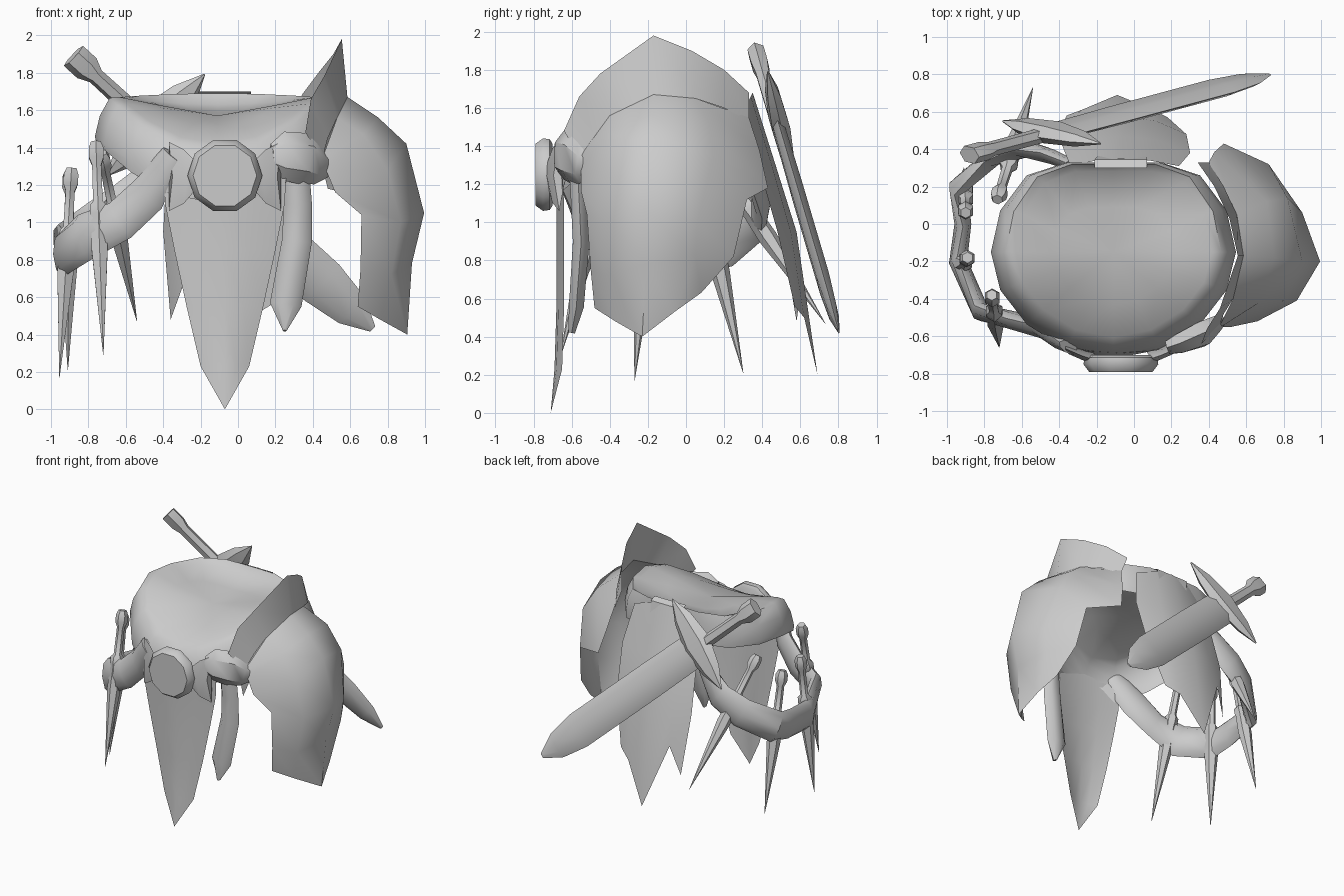
import bpy, bmesh, math
from mathutils import Vector as V

grey = bpy.data.materials.new("plain grey")
grey.diffuse_color = (0.6, 0.6, 0.6, 1)
CENTRE = V((-0.1, -0.1, 1.2))


def finish(name, bm, angle=50, sheet=False):
    if sheet:  # open sheets face away from the body
        bm.normal_update()
        if sum(f.normal.dot(f.calc_center_median() - CENTRE) * f.calc_area() for f in bm.faces) < 0:
            bmesh.ops.reverse_faces(bm, faces=bm.faces[:])
    else:
        bmesh.ops.recalc_face_normals(bm, faces=bm.faces[:])
    me = bpy.data.meshes.new(name)
    bm.to_mesh(me)
    bm.free()
    me.materials.append(grey)
    ob = bpy.data.objects.new(name, me)
    bpy.context.collection.objects.link(ob)
    bpy.ops.object.select_all(action='DESELECT')
    bpy.context.view_layer.objects.active = ob
    ob.select_set(True)
    bpy.ops.object.shade_smooth_by_angle(angle=math.radians(angle))
    return ob


def loft(name, rows, closed=False, caps=False, sheet=True, angle=50):
    """Skin rows of points with quads."""
    bm = bmesh.new()
    vs = [[bm.verts.new(p) for p in r] for r in rows]
    n = len(rows[0])
    for a, b in zip(vs, vs[1:]):
        for i in range(n if closed else n - 1):
            j = (i + 1) % n
            bm.faces.new((a[i], a[j], b[j], b[i]))
    if caps:
        bm.faces.new(vs[0])
        bm.faces.new(vs[-1])
    bmesh.ops.remove_doubles(bm, verts=bm.verts[:], dist=0.0005)
    return finish(name, bm, angle, sheet)


def sweep(name, path, sizes, sides=8, up=V((0, 0, 1)), angle=50):
    """Sweep an oval of half sizes (along up, across up) down a path."""
    path = [V(p) for p in path]
    rows = []
    for i, p in enumerate(path):
        t = (path[min(i + 1, len(path) - 1)] - path[max(i - 1, 0)]).normalized()
        w = (up - t * up.dot(t)).normalized()
        s = t.cross(w)
        h, d = sizes[i]
        rows.append([p + w * h * math.cos(a) + s * d * math.sin(a)
                     for a in (2 * math.pi * k / sides for k in range(sides))])
    return loft(name, rows, True, True, False, angle)


# Waist dome: sloping convex front, raised rim along the flat back
rows = []
for s, side, front, back in ((0.99, 1.43, 1.10, 1.44), (1.0, 1.46, 1.2, 1.5), (0.96, 1.57, 1.30, 1.62),
                             (0.88, 1.665, 1.38, 1.69), (0.8, 1.67, 1.42, 1.63), (0.5, 1.63, 1.51, 1.59),
                             (0.0, 1.57, 1.57, 1.57)):
    row = []
    for k in range(16):
        a = 2 * math.pi * k / 16
        c, n = math.cos(a), math.sin(a)
        z = side + ((front if n < 0 else back) - side) * n * n
        if n < 0:
            y = -0.15 + 0.57 * s * n * (0.92 + 0.08 * n * n)
        else:
            sb = min(1, s + 0.1) if s > 0.6 else s
            y = -0.15 + sb * min(0.48, 0.58 * n)
        row.append((-0.11 + 0.655 * s * c, y, z))
    rows.append(row)
loft("waist_dome", rows, closed=True, angle=60)

# Round buckle with a bevelled face
rows = []
for y, r in ((-0.70, 0.17), (-0.715, 0.195), (-0.75, 0.2), (-0.79, 0.17)):
    rows.append([(-0.07 + r * math.sin(math.pi * (k + .5) / 5), y, 1.25 + r * math.cos(math.pi * (k + .5) / 5))
                 for k in range(10)])
loft("buckle", rows, closed=True, caps=True, sheet=False, angle=45)

# Front cloth tapering to a point
rows = []
for z, w, y in ((1.32, 0.33, -0.69), (1.1, 0.32, -0.68), (0.85, 0.27, -0.68), (0.55, 0.205, -0.68),
                (0.23, 0.13, -0.69), (0.0, 0.0, -0.71)):
    rows.append([(-0.07 + w * u, y + 0.04 * u * u * (w > 0.1), z) for u in (-1, -0.5, 0, 0.5, 1)])
loft("front_cloth", rows)

# Bow flaps either side of the buckle
for name, m in (("left_bow", -1), ("right_bow", 1)):
    rows = []
    for x, lo, hi, y in ((0.16, 1.17, 1.33, -0.72), (0.22, 1.1, 1.39, -0.70), (0.3, 1.06, 1.43, -0.665)):
        mid = (lo + hi) / 2
        rows.append([(-0.07 + m * (x + dx), y + dy, z)
                     for dx, dy, z in ((0, 0, lo), (-.02, -.03, mid), (0, 0, hi), (-.02, .035, mid))])
    loft(name, rows, closed=True, caps=True, sheet=False, angle=50)

# Knot and its hanging strap end
sweep("strap_knot", [(0.18, -0.66, 1.35), (0.24, -0.64, 1.355), (0.36, -0.59, 1.34), (0.43, -0.54, 1.3),
                     (0.48, -0.5, 1.3)],
      [(0.07, 0.04), (0.13, 0.06), (0.14, 0.075), (0.1, 0.05), (0.06, 0.03)], 6, angle=40)
sweep("hanging_strap", [(0.31, -0.57, 1.3), (0.32, -0.56, 1.1), (0.315, -0.55, 0.9), (0.255, -0.575, 0.56),
                        (0.25, -0.6, 0.42)],
      [(0.07, 0.05), (0.075, 0.05), (0.08, 0.05), (0.085, 0.045), (0.01, 0.02)], 6, V((1, 0, 0)), 60)

# Draped side sash
sweep("side_sash", [(-0.35, -0.66, 1.36), (-0.40, -0.63, 1.28), (-0.48, -0.57, 1.15), (-0.63, -0.52, 1.01),
                    (-0.82, -0.47, 0.92), (-0.94, -0.2, 0.83), (-0.915, 0.0, 0.82), (-0.94, 0.2, 0.88),
                    (-0.75, 0.36, 1.0), (-0.58, 0.40, 1.11), (-0.44, 0.36, 1.26), (-0.32, 0.31, 1.42)],
      [(0.07, 0.03), (0.09, 0.04), (0.11, 0.045), (0.11, 0.05), (0.13, 0.05), (0.125, 0.05), (0.115, 0.045),
       (0.12, 0.05), (0.12, 0.05), (0.12, 0.045), (0.09, 0.04), (0.06, 0.03)], 8)

# Throwing daggers tucked through the sash
for i, (top, tip) in enumerate((((-0.76, -0.38, 1.43), (-0.72, -0.66, 0.29)),
                                ((-0.89, -0.18, 1.29), (-0.955, -0.27, 0.17)),
                                ((-0.9, 0.06, 1.27), (-0.91, 0.3, 0.21)),
                                ((-0.73, 0.13, 1.37), (-0.54, 0.73, 0.47)))):
    a, b = V(top), V(tip)
    prof = ((0, .03), (.03, .045), (.075, .045), (.11, .028), (.28, .03), (.3, .05), (.34, .05),
            (.36, .045), (.5, .05), (1, .001))
    sweep("dagger_%d" % (i + 1), [a.lerp(b, t) for t, r in prof], [(r, r) for t, r in prof],
          6, V((0, 1, 0)), 40)

# Large hip plate with a flared collar
loft("plate_collar", [
    [(.36, -.64, 1.48), (.39, -.56, 1.66), (.46, -.45, 1.78), (.555, -.17, 1.98), (.51, .03, 1.9),
     (.43, .2, 1.8), (.34, .33, 1.68)],
    [(.45, -.56, 1.34), (.48, -.48, 1.45), (.53, -.4, 1.56), (.585, -.17, 1.67), (.55, .05, 1.65),
     (.48, .2, 1.6), (.4, .33, 1.53)]])
loft("hip_plate", [
    [(.45, -.56, 1.34), (.53, -.4, 1.56), (.585, -.17, 1.67), (.55, .05, 1.65), (.4, .33, 1.55)],
    [(.47, -.55, 1.28), (.67, -.42, 1.47), (.75, -.18, 1.56), (.71, .12, 1.52), (.43, .385, 1.38)],
    [(.52, -.55, 1.16), (.8, -.41, 1.28), (.9, -.2, 1.42), (.82, .14, 1.34), (.48, .43, 1.18)],
    [(.66, -.52, 1.04), (.87, -.41, 1.0), (.995, -.2, 1.05), (.9, .06, 1.0), (.72, .32, 1.12)],
    [(.655, -.5, .75), (.82, -.42, .72), (.93, -.21, .78), (.88, .05, .82), (.76, .25, .82)],
    [(.64, -.48, .55), (.76, -.37, .48), (.905, -.23, .4), (.86, -.06, .53), (.8, .08, .63)]])

# Back cloth with ragged points
loft("back_cloth", [
    [(-.34, .31, 1.6), (-.2, .34, 1.66), (-.07, .35, 1.68), (.08, .34, 1.66), (.24, .31, 1.6)],
    [(-.38, .41, 1.3), (-.24, .45, 1.3), (-.07, .47, 1.3), (.12, .45, 1.3), (.3, .38, 1.3)],
    [(-.4, .50, .95), (-.26, .55, .95), (-.08, .58, .95), (.12, .55, .95), (.28, .48, .95)],
    [(-.36, .58, .48), (-.28, .61, .7), (-.09, .69, .2), (.08, .62, .5), (.18, .57, .56)]])

# Back belt tab
loft("back_tab", [[(x, .30, 1.70), (x, .345, 1.68), (x * 0.9, .37, 1.56)] for x in (-.21, -.07, .07)])

# Slung sword: grip, pommel, crossguard and broad blade
P, T = V((-0.88, 0.37, 1.89)), V((0.72, 0.8, 0.43))
W = V((0.52, -0.12, 0.54)).normalized()
at = lambda t: P.lerp(T, t)
sweep("sword_grip", [at(t) for t in (0, .045, .075, .28)],
      [(.075, .05), (.075, .05), (.045, .04), (.05, .04)], 6, W, 30)
G = V((-0.44, 0.49, 1.52))
sweep("crossguard", [G + W * 0.38, G + W * 0.22, G, G - W * 0.22, G - W * 0.38],
      [(.005, .005), (.08, .04), (.125, .055), (.08, .04), (.005, .005)], 6, (T - P).normalized(), 30)
sweep("sword_blade", [at(t) for t in (.27, .5, .83, .93, 1)],
      [(.13, .035), (.135, .04), (.135, .04), (.1, .03), (.02, .005)], 6, W, 30)
